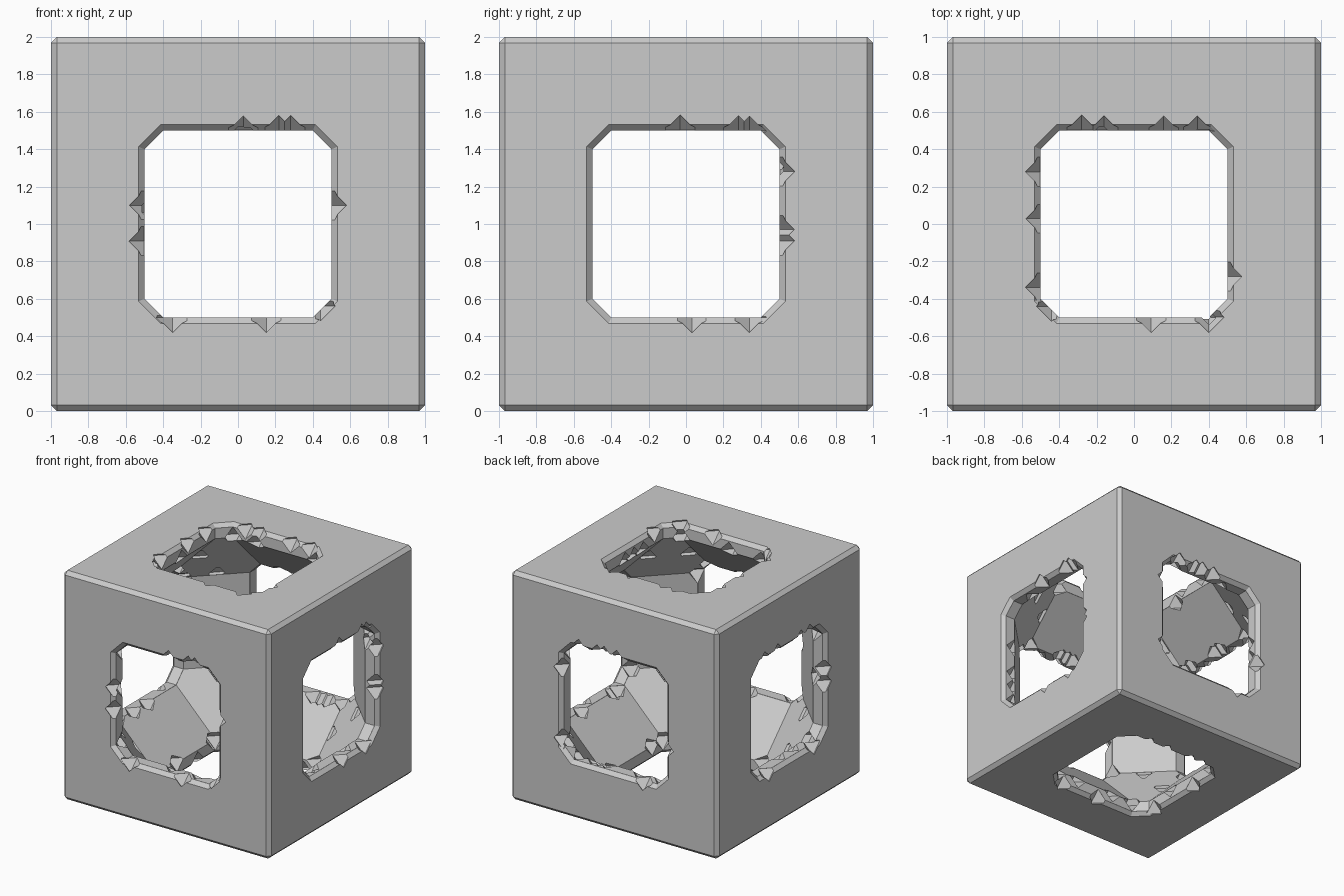
import bpy, bmesh, math, random
from itertools import permutations, product
from mathutils import Vector

if "Cube" in bpy.data.objects:
    bpy.data.objects.remove(bpy.data.objects["Cube"])

random.seed(7)
T = 0.875      # half size of the cavity, leaves 0.125 thick rims
W, C = 0.5, 0.4  # window half width and where its corner cuts start
R = 0.094      # chip radius

grey = bpy.data.materials.new("grey")
grey.diffuse_color = (0.6, 0.6, 0.6, 1)
grey.use_nodes = True
grey.node_tree.nodes["Principled BSDF"].inputs["Base Color"].default_value = grey.diffuse_color


def hull(bm, pts):
    """Add the convex hull of some points as flat polygons."""
    tmp = bmesh.new()
    for p in pts:
        tmp.verts.new(p)
    bmesh.ops.convex_hull(tmp, input=tmp.verts)
    bmesh.ops.dissolve_limit(tmp, angle_limit=0.01, verts=tmp.verts, edges=tmp.edges)
    bmesh.ops.recalc_face_normals(tmp, faces=tmp.faces)
    m = bpy.data.meshes.new("hull")
    tmp.to_mesh(m)
    tmp.free()
    bm.from_mesh(m)
    bpy.data.meshes.remove(m)


def to_axis(axis, side, u, v, w):
    """Place (u, v) on the face across an axis, w out from the centre."""
    p = [u, v]
    p.insert(axis, w * side)
    return Vector(p)


def octagon(axis, side, grow, w):
    a, b = W + grow, C + 0.41 * grow
    pts = [(a, b), (b, a)]
    return [to_axis(axis, side, u * i, v * j, w)
            for u, v in pts for i, j in product((-1, 1), repeat=2)]


def chip(bm, p, r=R):
    """Octahedral bite, nudged to avoid coplanar cuts."""
    p = Vector(p) + Vector([random.uniform(-.002, .002) for _ in range(3)])
    hull(bm, [p + Vector(d) * r for d in
              ((1, 0, 0), (-1, 0, 0), (0, 1, 0), (0, -1, 0), (0, 0, 1), (0, 0, -1))])


def make(name, bm):
    me = bpy.data.meshes.new(name)
    bm.to_mesh(me)
    bm.free()
    me.materials.append(grey)
    ob = bpy.data.objects.new(name, me)
    bpy.context.collection.objects.link(ob)
    ob.location.z = 1
    return ob


# Outer block with narrow bevelled edges
bm = bmesh.new()
bmesh.ops.create_cube(bm, size=2)
bmesh.ops.bevel(bm, geom=bm.edges[:], offset=0.031, segments=1, affect='EDGES')
block = make("hollow_block", bm)

# Faceted cavity, octagonal windows with flared rims
bm = bmesh.new()
hull(bm, [Vector((a * i, b * j, c * k)) * 1.003
          for a, b, c in permutations((T, W, C))
          for i, j, k in product((-1, 1), repeat=3)])
for axis in range(3):
    hull(bm, octagon(axis, 1, 0, 1.1) + octagon(axis, -1, 0, 1.1))
    for side in (-1, 1):
        hull(bm, octagon(axis, side, 0.0005, 0.969) + octagon(axis, side, 0.131, 1.1))
cavity = make("cavity_cutter", bm)

# Chips on the window rims, as (u, v) on each face
rims = {
    (1, -1): [(.03, W), (.22, W), (.28, W), (-W, .1), (-W, -.09), (W, .1),
              (-.35, -W), (.15, -W), (.44, -.44)],
    (0, 1): [(-.03, W), (.28, W), (.34, W), (W, .28), (W, -.03), (W, -.09),
             (.03, -W), (.34, -W)],
    (2, 1): [(-.28, W), (-.16, W), (.16, W), (.34, W), (-W, .28), (-W, .03),
             (-W, -.34), (.09, -W), (.4, -W), (W, -.28), (-.44, -.44)],
}
for key in ((1, 1), (0, -1), (2, -1)):
    rims[key] = [random.choice(((t, W), (t, -W), (W, t), (-W, t)))
                 for t in (-.34, -.28, -.16, -.03, .09, .16, .28, .34)]
bm = bmesh.new()
for (axis, side), spots in rims.items():
    for u, v in spots:
        chip(bm, to_axis(axis, side, u, v, 0.985))

# Chips along the inner edges of the cavity
for axis in range(3):
    for side, s, t in product((-1, 1), repeat=3):
        for _ in range(2):
            u = round(random.uniform(-C, C) * 16) / 16
            uv = random.choice(((u, W * s), (W * t, u)))
            chip(bm, to_axis(axis, side, *uv, T - 0.01))
# Chips around the eight corner facets
for s in product((-1, 1), repeat=3):
    ring = list(permutations((T, W, C)))
    for a in random.sample(ring, 3):
        chip(bm, [x * y for x, y in zip(a, s)])
    for a in random.sample([(.65, .65, .42), (.65, .42, .65), (.42, .65, .65)], 2):
        chip(bm, [x * y for x, y in zip(a, s)])
chips = make("chip_cutter", bm)

# Cut the block, then bake the result
for cutter in (cavity, chips):
    mod = block.modifiers.new(cutter.name, 'BOOLEAN')
    mod.operation = 'DIFFERENCE'
    mod.solver = 'EXACT'
    mod.use_self = True
    mod.object = cutter
    cutter.hide_render = True
bpy.context.view_layer.update()
dg = bpy.context.evaluated_depsgraph_get()
block.data = bpy.data.meshes.new_from_object(block.evaluated_get(dg))
block.modifiers.clear()
for cutter in (cavity, chips):
    bpy.data.objects.remove(cutter)
